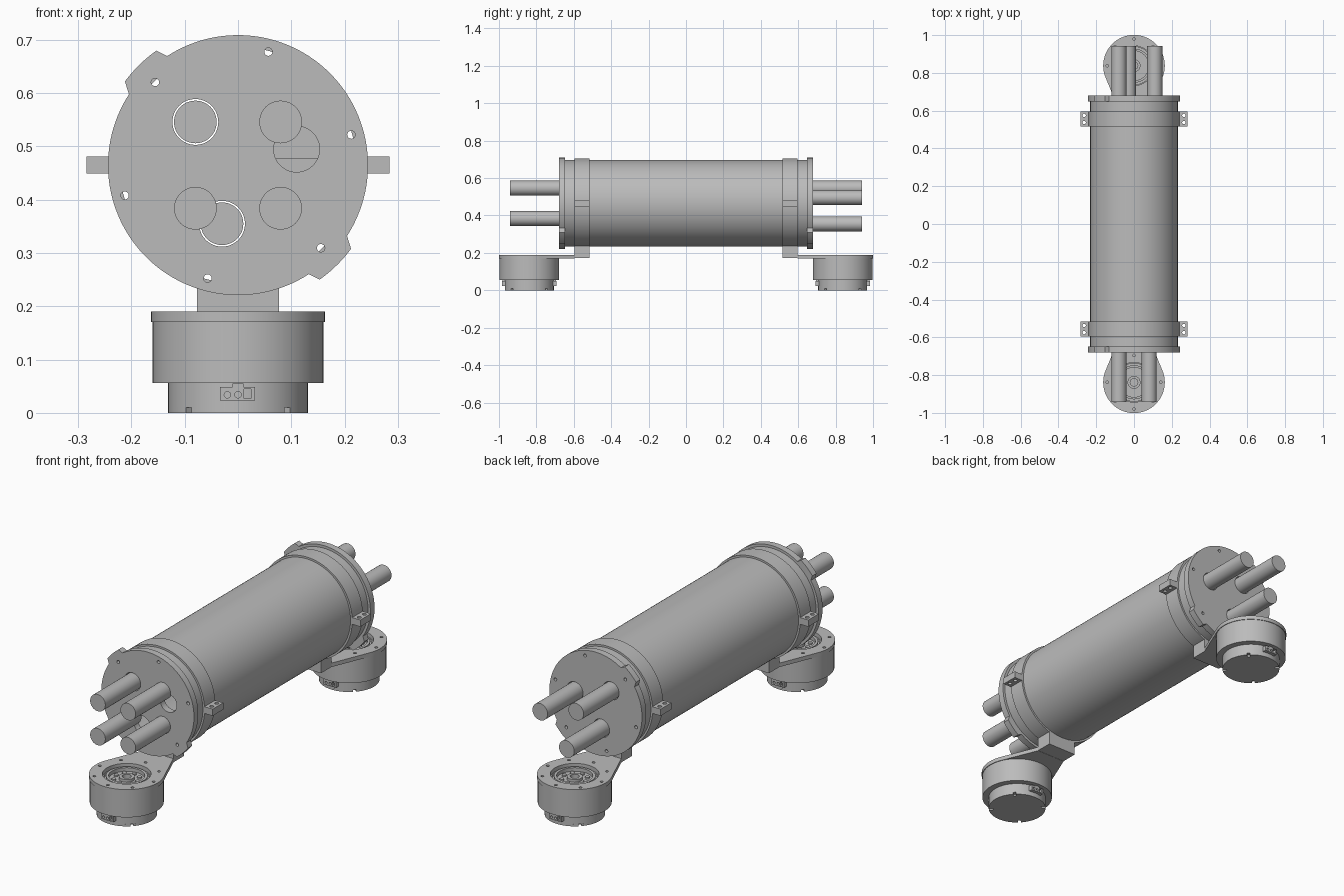
import bpy, bmesh
from math import sin, cos, radians, pi, acos, atan2, hypot
from mathutils import Matrix, Vector

if "Cube" in bpy.data.objects:
    bpy.data.objects.remove(bpy.data.objects["Cube"])

grey = bpy.data.materials.new("plain grey")
grey.use_nodes = True
grey.diffuse_color = (0.5, 0.5, 0.5, 1)
grey.node_tree.nodes["Principled BSDF"].inputs["Base Color"].default_value = (0.5, 0.5, 0.5, 1)

AXIS_Z = 0.465          # height of the tube axis
MOTOR_Y = 0.838         # distance of the motor axes from the middle
UP_IS_Z = Matrix.Rotation(pi / 2, 4, 'X')   # drawing plane stands upright, facing -y
parts = []


def finish(name, bm, matrix):
    bmesh.ops.remove_doubles(bm, verts=bm.verts, dist=1e-5)
    bmesh.ops.recalc_face_normals(bm, faces=bm.faces)
    bm.transform(matrix)
    mesh = bpy.data.meshes.new(name)
    bm.to_mesh(mesh)
    bm.free()
    mesh.materials.clear()
    mesh.materials.append(grey)
    ob = bpy.data.objects.new(name, mesh)
    bpy.context.collection.objects.link(ob)
    parts.append(ob)
    return ob


def arc(cx, cy, r, a0=0, a1=360, n=32):
    """Points along an arc; a full circle leaves out the repeated end."""
    last = n if a1 - a0 >= 360 else n - 1
    return [(cx + r * cos(radians(a0 + (a1 - a0) * i / last)),
             cy + r * sin(radians(a0 + (a1 - a0) * i / last))) for i in range(n)]


def rect(x0, y0, x1, y1):
    return [(x0, y0), (x1, y0), (x1, y1), (x0, y1)]


def plate(name, loops, depth, matrix):
    """Flat outline with holes, extruded evenly about its own plane."""
    curve = bpy.data.curves.new(name, 'CURVE')
    curve.dimensions = '2D'
    curve.fill_mode = 'BOTH'
    curve.extrude = depth / 2
    for loop in loops:
        spline = curve.splines.new('POLY')
        spline.points.add(len(loop) - 1)
        for p, (x, y) in zip(spline.points, loop):
            p.co = (x, y, 0, 1)
        spline.use_cyclic_u = True
    temp = bpy.data.objects.new(name, curve)
    bpy.context.collection.objects.link(temp)
    graph = bpy.context.evaluated_depsgraph_get()
    mesh = bpy.data.meshes.new_from_object(temp.evaluated_get(graph))
    bm = bmesh.new()
    bm.from_mesh(mesh)
    bpy.data.objects.remove(temp)
    bpy.data.curves.remove(curve)
    bpy.data.meshes.remove(mesh)
    return finish(name, bm, matrix)


def lathe(name, profile, matrix, closed=False, steps=96):
    """Spin (radius, height) points about local z."""
    bm = bmesh.new()
    vs = [bm.verts.new((r, 0, z)) for r, z in profile]
    pairs = list(zip(vs, vs[1:])) + ([(vs[-1], vs[0])] if closed else [])
    edges = [bm.edges.new(p) for p in pairs]
    bmesh.ops.spin(bm, geom=vs + edges, cent=(0, 0, 0), axis=(0, 0, 1),
                   angle=2 * pi, steps=steps)
    return finish(name, bm, matrix)


def box(name, lo, hi):
    lo, hi = Vector(lo), Vector(hi)
    bm = bmesh.new()
    bmesh.ops.create_cube(bm, size=1)
    return finish(name, bm, Matrix.Translation((lo + hi) / 2) @ Matrix.Diagonal((hi - lo).to_4d()))


def cylinder(name, r, z0, z1, matrix, steps=48):
    return lathe(name, [(0, z0), (r, z0), (r, z1), (0, z1)], matrix, steps=steps)


# Hollow main tube
along_y = Matrix.Translation((0, 0, AXIS_Z)) @ UP_IS_Z
lathe("main_tube", [(0.222, -0.65), (0.232, -0.65), (0.232, 0.65), (0.222, 0.65)],
      along_y, closed=True, steps=128)

# Rod positions relative to the tube axis
front_rods = [(sx * 0.08, sz * 0.081) for sx in (-1, 1) for sz in (-1, 1)]
back_rods = [(-0.08, 0.081), (0.11, 0.03), (-0.03, -0.11)]

# Flange outline: round with two opposite lugs
flange = []
for turn in (0, 180):
    flange += arc(0, 0, 0.244, turn - 33, turn + 123, 60)
    flange += arc(0, 0, 0.264, turn + 125.5, turn + 143.5, 8)
flange_holes = [arc(x, z, 0.043, n=48) for x, z in back_rods]
flange_holes += [arc(0.22 * cos(radians(a)), 0.22 * sin(radians(a)), 0.0075, n=16)
                 for a in range(15, 375, 60)]

# Foot plate outline: disc drawn out by tangents to the bracket block
BLOCK_X, REACH, DISC = 0.0765, MOTOR_Y - 0.596, 0.163
tangent = 90 - (acos(DISC / hypot(BLOCK_X, REACH)) + atan2(BLOCK_X, REACH)) * 180 / pi
foot_outline = [(BLOCK_X, REACH), (-BLOCK_X, REACH)]
foot_outline += arc(0, 0, DISC, 180 - tangent, 360 + tangent, 80)
foot_loops = [foot_outline, arc(0, 0, 0.105, n=64)]
foot_loops += [arc(0.142 * cos(radians(a)), 0.142 * sin(radians(a)), 0.007, n=16)
               for a in range(0, 360, 45)]

# Motor base rim with four notches
rim = []
for a in range(0, 360, 90):
    rim += arc(0, 0, 0.131, a - 42, a + 42, 24)
    rim += arc(0, 0, 0.112, a + 42, a + 48, 2)

for side, end, rods in ((-1, "front", front_rods), (1, "back", back_rods)):
    # End flange and its rods
    plate(end + "_flange", [flange] + flange_holes, 0.032,
          Matrix.Translation((0, side * 0.664, AXIS_Z)) @ UP_IS_Z)
    for i, (x, z) in enumerate(rods):
        start = 0.62 if (x, z) in back_rods else 0.67
        cylinder(f"{end}_rod_{i + 1}", 0.04, min(-side * start, -side * 0.942),
                 max(-side * start, -side * 0.942),
                 Matrix.Translation((x, 0, AXIS_Z + z)) @ UP_IS_Z)

    # Clamp ring with side tabs
    mid = side * 0.556
    lathe(end + "_clamp_ring", [(0.228, -0.04), (0.241, -0.04), (0.241, 0.04), (0.228, 0.04)],
          Matrix.Translation((0, mid, AXIS_Z)) @ UP_IS_Z, closed=True, steps=128)
    for sx, hand in ((1, "left"), (-1, "right")):
        holes = [arc(sx * 0.264, y, 0.009, n=20) for y in (-0.019, 0.019)]
        plate(f"{end}_{hand}_clamp_tab", [rect(sx * 0.228, -0.04, sx * 0.284, 0.04)] + holes,
              0.032, Matrix.Translation((0, mid, AXIS_Z)))

    # Bracket block and foot plate
    box(end + "_bracket_block", (-BLOCK_X, mid - 0.04, 0.172), (BLOCK_X, mid + 0.04, 0.24))
    motor = Matrix.Translation((0, side * MOTOR_Y, 0))
    if side == 1:
        motor = motor @ Matrix.Rotation(pi, 4, 'Z')
    plate(end + "_foot_plate", foot_loops, 0.019, motor @ Matrix.Translation((0, 0, 0.1805)))

    # Motor housing with stepped rotor recess
    lathe(end + "_motor_housing",
          [(0, 0.056), (0.16, 0.056), (0.16, 0.171), (0.1, 0.171), (0.1, 0.16), (0.09, 0.16),
           (0.09, 0.182), (0.078, 0.182), (0.078, 0.165), (0.034, 0.165), (0.034, 0.178),
           (0.02, 0.178), (0.02, 0.16), (0, 0.16)], motor)
    for i in range(8):
        a = radians(45 * i)
        cylinder(f"{end}_rotor_bolt_{i + 1}", 0.01, 0.16, 0.172,
                 motor @ Matrix.Translation((0.056 * cos(a), 0.056 * sin(a), 0)), 16)
    cylinder(end + "_motor_base", 0.131, 0.01, 0.057, motor, 96)
    plate(end + "_motor_base_rim", [rim], 0.01, motor @ Matrix.Translation((0, 0, 0.005)))

    # Sockets on both sides of the motor base
    for turn, place in ((0, "outer"), (pi, "inner")):
        at = motor @ Matrix.Rotation(turn, 4, 'Z') @ Matrix.Translation((0, -0.136, 0.036)) @ UP_IS_Z
        plate(f"{end}_{place}_socket",
              [rect(-0.034, -0.013, 0.032, 0.013), arc(-0.02, -0.002, 0.006, n=16),
               arc(0, -0.002, 0.006, n=16), rect(0.011, -0.009, 0.024, 0.009)], 0.02, at)
        plate(f"{end}_{place}_socket_clip", [rect(-0.01, 0.012, 0.01, 0.019)], 0.016, at)

# Stop block inside the tube, behind the open port
box("inner_stop", (0.06, 0.56, 0.44), (0.16, 0.61, 0.55))
box("inner_shelf", (0.06, 0.5, 0.44), (0.16, 0.56, 0.477))

# Smooth the round faces, keep the edges sharp
bpy.ops.object.select_all(action='DESELECT')
for ob in parts:
    ob.select_set(True)
bpy.context.view_layer.objects.active = parts[0]
bpy.ops.object.shade_smooth_by_angle(angle=radians(30))
